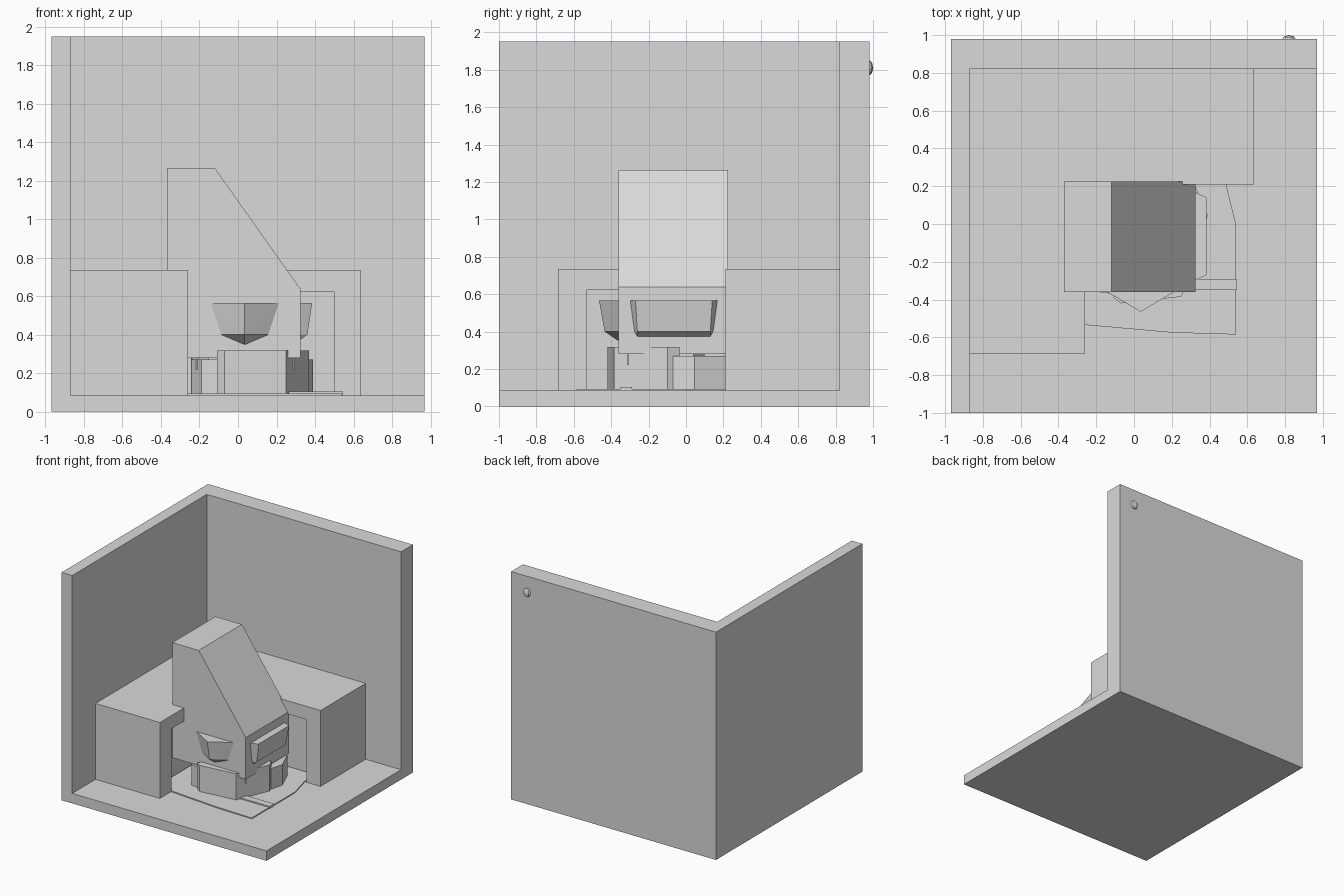
import bpy, bmesh, math
from mathutils import Vector

if "Cube" in bpy.data.objects:
    bpy.data.objects.remove(bpy.data.objects["Cube"])

mat = bpy.data.materials.new("plain_grey")
mat.diffuse_color = (0.7, 0.7, 0.7, 1)
mat.use_nodes = True
mat.node_tree.nodes["Principled BSDF"].inputs["Base Color"].default_value = mat.diffuse_color


def add(name, bm):
    bmesh.ops.recalc_face_normals(bm, faces=bm.faces)
    me = bpy.data.meshes.new(name)
    bm.to_mesh(me)
    bm.free()
    me.materials.append(mat)
    ob = bpy.data.objects.new(name, me)
    bpy.context.collection.objects.link(ob)
    return ob


def prism(name, pts, a, b, axis="z"):
    """Extrude an outline from a to b along z (xy outline) or y (xz outline)."""
    put = (lambda p, t: (p[0], p[1], t)) if axis == "z" else (lambda p, t: (p[0], t, p[1]))
    bm = bmesh.new()
    f = bm.faces.new([bm.verts.new(put(p, a)) for p in pts])
    ext = bmesh.ops.extrude_face_region(bm, geom=[f])["geom"]
    move = Vector(put((0, 0), b - a))
    bmesh.ops.translate(bm, vec=move, verts=[v for v in ext if isinstance(v, bmesh.types.BMVert)])
    return add(name, bm)


def box(name, x0, x1, y0, y1, z0, z1):
    return prism(name, [(x0, y0), (x1, y0), (x1, y1), (x0, y1)], z0, z1)


def hull(name, pts):
    bm = bmesh.new()
    for p in pts:
        bm.verts.new(p)
    bmesh.ops.convex_hull(bm, input=bm.verts)
    bmesh.ops.dissolve_limit(bm, angle_limit=0.02, verts=bm.verts, edges=bm.edges)
    return add(name, bm)


def cut(ob, cutter):
    m = ob.modifiers.new("cut", "BOOLEAN")
    m.operation, m.object, m.solver = "DIFFERENCE", cutter, "EXACT"
    dg = bpy.context.evaluated_depsgraph_get()
    me = bpy.data.meshes.new_from_object(ob.evaluated_get(dg))
    ob.modifiers.clear()
    ob.data = me
    bpy.data.objects.remove(cutter)


# room corner: floor, left wall and back wall in one block
room = box("room_corner", -0.97, 0.97, -1.0, 0.98, 0, 1.95)
cut(room, box("room_cutter", -0.87, 1.2, -1.2, 0.82, 0.085, 2.2))

# L-shaped counter with a niche at its inner corner
counter = prism("counter", [(-0.89, -0.685), (-0.26, -0.685), (-0.26, 0.21),
                            (0.635, 0.21), (0.635, 0.84), (-0.89, 0.84)], 0.07, 0.735)
cut(counter, box("niche_cutter", -0.41, 0.5, -0.53, 0.36, 0.04, 0.622))

# sloping chimney hood
prism("chimney_hood", [(-0.37, 0.28), (0.325, 0.28), (0.325, 0.637),
                       (-0.12, 1.265), (-0.37, 1.265)], -0.36, 0.225, "y")

# faceted brackets on the hood: pointed front one, long right one
hull("front_bracket", [(-0.15, -0.355, 0.565), (0.035, -0.465, 0.565), (0.22, -0.355, 0.565),
                       (-0.095, -0.355, 0.4), (0.035, -0.435, 0.4), (0.165, -0.355, 0.4),
                       (0.035, -0.355, 0.345)])
hull("side_bracket", [(0.32, s * h - 0.065, z) if k == 0 else (k, s * h - 0.065, z)
                      for s in (-1, 1)
                      for k, h, z in ((0, 0.235, 0.565), (0.385, 0.205, 0.565),
                                      (0, 0.212, 0.4), (0.36, 0.195, 0.4), (0, 0.195, 0.37))])

# ring of fire pit blocks, each made from its outer edge and a height
ring = [((-0.245, -0.12), (-0.24, -0.25), 0.28), ((-0.24, -0.25), (-0.19, -0.36), 0.27),
        ((-0.19, -0.36), (-0.11, -0.37), 0.27), ((-0.11, -0.39), (-0.07, -0.42), 0.318),
        ((-0.07, -0.42), (0.25, -0.385), 0.318), ((0.25, -0.385), (0.37, -0.10), 0.318),
        ((0.37, -0.10), (0.34, -0.035), 0.318), ((0.36, -0.07), (0.39, 0.045), 0.27),
        ((0.39, 0.045), (0.32, 0.21), 0.27), ((0.32, 0.21), (-0.12, 0.22), 0.27),
        ((-0.12, 0.22), (-0.245, 0.1), 0.27), ((-0.245, 0.1), (-0.245, -0.12), 0.28)]
c = Vector((0.06, -0.1))
for i, (a, b, h) in enumerate(ring):
    a, b = Vector(a), Vector(b)
    prism(f"fire_pit_block_{i + 1}", [a, b, b.lerp(c, 0.3), a.lerp(c, 0.3)], 0.08, h)

# hearth plate on the floor and poker lying on it
prism("hearth_plate", [(-0.4, -0.525), (-0.25, -0.535), (0.2, -0.575), (0.54, -0.585),
                       (0.54, 0.0), (0.49, 0.2), (0.49, 0.35), (-0.4, 0.35)], 0.08, 0.094)
prism("poker", [(0.2, -0.35), (0.545, -0.35), (0.545, -0.29), (0.2, -0.29)], 0.085, 0.104)

# thin hangers under the hood
for i, (x, y) in enumerate([(0.29, -0.31), (-0.215, -0.31)]):
    box(f"hanger_{i + 1}", x - 0.004, x + 0.004, y - 0.004, y + 0.004, 0.22, 0.29)

# small round knob on the back of the wall
bm = bmesh.new()
bmesh.ops.create_uvsphere(bm, u_segments=8, v_segments=6, radius=0.04)
bmesh.ops.scale(bm, vec=(0.9, 0.55, 1), verts=bm.verts)
bmesh.ops.translate(bm, vec=(0.82, 0.978, 1.81), verts=bm.verts)
add("wall_knob", bm)
